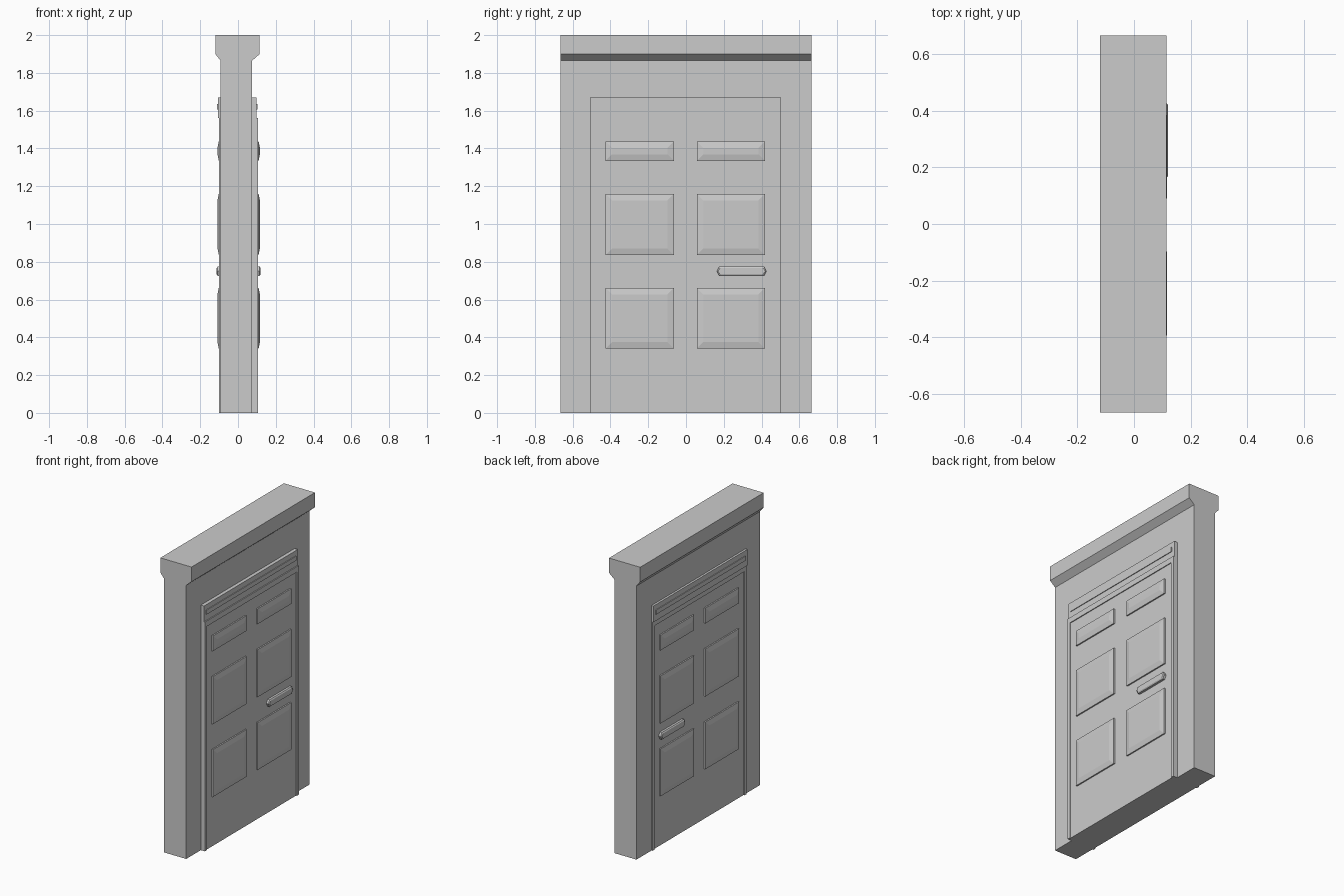
import bpy, bmesh

if "Cube" in bpy.data.objects:
    bpy.data.objects.remove(bpy.data.objects["Cube"])

# depth (x) of the wall faces and of the door leaf
WALL_L, WALL_R = -0.092, 0.075
DOOR_L, DOOR_R = -0.0925, 0.10


def finish(name, bm):
    bmesh.ops.recalc_face_normals(bm, faces=bm.faces)
    mesh = bpy.data.meshes.new(name)
    bm.to_mesh(mesh)
    bm.free()
    obj = bpy.data.objects.new(name, mesh)
    bpy.context.collection.objects.link(obj)
    return obj


def loft(name, rings):
    """Join matching outlines in order and cap both ends."""
    bm = bmesh.new()
    loops = [[bm.verts.new(p) for p in ring] for ring in rings]
    for a, b in zip(loops, loops[1:]):
        n = len(a)
        for i in range(n):
            bm.faces.new((a[i], a[(i + 1) % n], b[(i + 1) % n], b[i]))
    bm.faces.new(loops[0])
    bm.faces.new(loops[-1])
    return finish(name, bm)


def rect(x, y0, y1, z0, z1, inset=0.0):
    y0, y1, z0, z1 = y0 + inset, y1 - inset, z0 + inset, z1 - inset
    return [(x, y0, z0), (x, y1, z0), (x, y1, z1), (x, y0, z1)]


def slab(name, x0, x1, y0, y1, z0, z1):
    return loft(name, [rect(x0, y0, y1, z0, z1), rect(x1, y0, y1, z0, z1)])


# wall block with overhanging cap, one profile along y
profile = [(WALL_L, 0), (WALL_R, 0), (WALL_R, 1.865), (0.115, 1.9),
           (0.115, 2), (-0.12, 2), (-0.12, 1.9), (WALL_L, 1.865)]
loft("wall_and_cap", [[(x, y, z) for x, z in profile] for y in (-0.665, 0.665)])

# door leaf
slab("door_leaf", DOOR_L, DOOR_R, -0.488, 0.483, 0.0, 1.527)

# surround: posts and top rail as one arch outline
arch = [(-0.508, 0), (-0.487, 0), (-0.487, 1.525), (0.482, 1.525),
        (0.482, 0), (0.503, 0), (0.503, 1.562), (-0.508, 1.562)]
loft("door_surround", [[(x, y, z) for y, z in arch] for x in (-0.1, 0.106)])

# header board with a thin raised strip
slab("header", -0.107, 0.099, -0.508, 0.503, 1.56, 1.67)
slab("header_strip", -0.112, 0.104, -0.487, 0.48, 1.605, 1.635)

# raised panels and push bars on both faces
handle = [(0.163, 0.75), (0.175, 0.726), (0.414, 0.726),
          (0.426, 0.75), (0.414, 0.774), (0.175, 0.774)]
for side, base, s in (("front", DOOR_R, 1), ("back", DOOR_L, -1)):
    for col, (y0, y1) in enumerate([(-0.426, -0.064), (0.057, 0.418)]):
        for row, (z0, z1) in enumerate([(0.34, 0.662), (0.836, 1.16), (1.334, 1.438)]):
            loft(f"panel_{side}_{col}_{row}", [
                rect(base - s * 0.01, y0, y1, z0, z1),
                rect(base + s * 0.009, y0, y1, z0, z1),
                rect(base + s * 0.016, y0, y1, z0, z1, 0.035)])
    rings = []
    for off, k in ((-0.01, 1.0), (0.015, 1.0), (0.02, 0.7)):
        rings.append([(base + s * off,
                       y + (1 - k) * (0.02 if y < 0.3 else -0.02),
                       0.75 + (z - 0.75) * k) for y, z in handle])
    loft(f"handle_{side}", rings)
